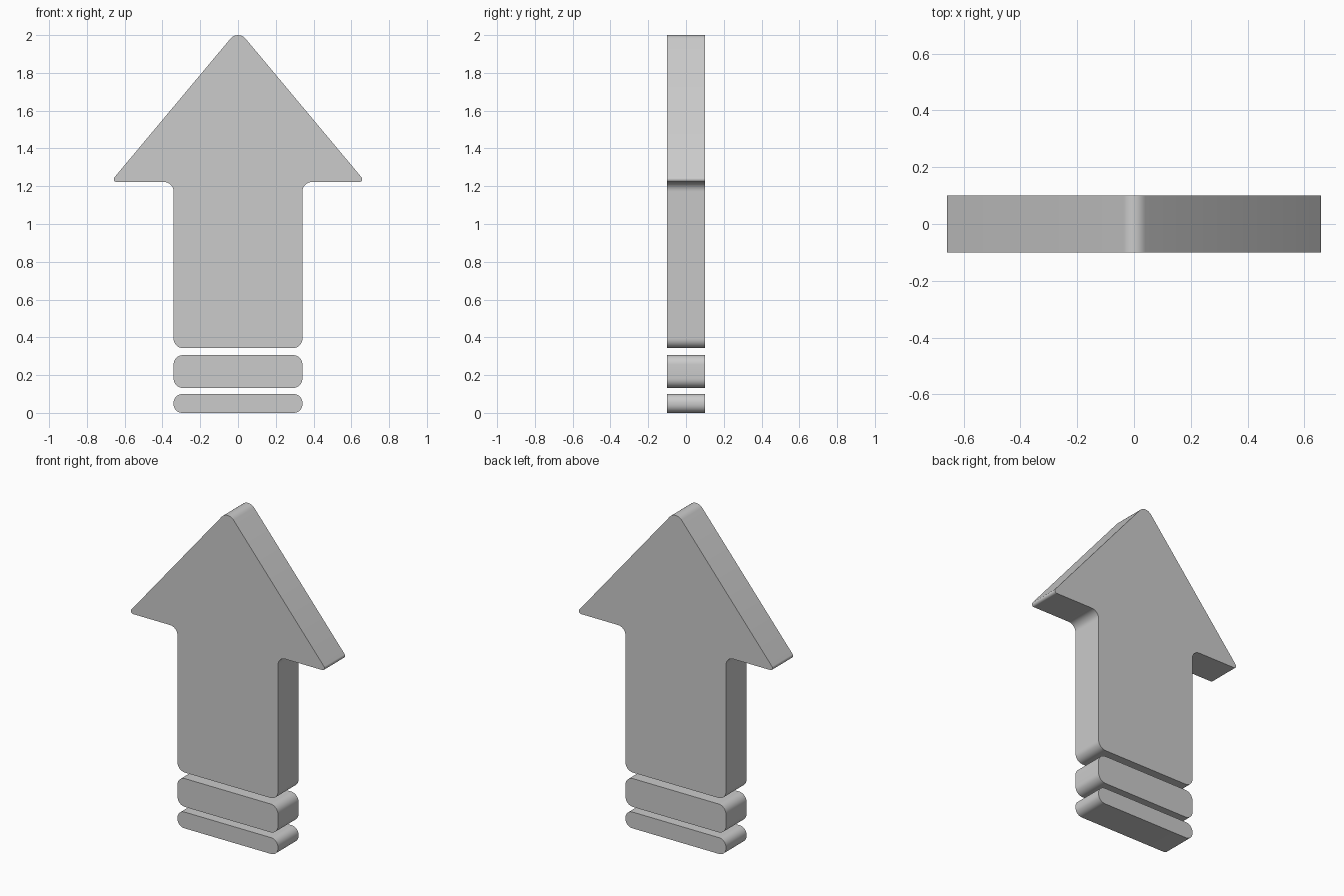
import bpy, bmesh, math
from mathutils import Vector

if "Cube" in bpy.data.objects:
    bpy.data.objects.remove(bpy.data.objects["Cube"])

DEPTH = 0.2


def rounded(corners, steps=8):
    """Outline with every (x, z, radius) corner replaced by a tangent arc."""
    out = []
    n = len(corners)
    for i, (x, z, r) in enumerate(corners):
        p = Vector((x, z))
        a = (Vector(corners[i - 1][:2]) - p).normalized()
        b = (Vector(corners[(i + 1) % n][:2]) - p).normalized()
        half = a.angle(b) / 2
        centre = p + (a + b).normalized() * (r / math.sin(half))
        start = p + a * (r / math.tan(half)) - centre
        end = p + b * (r / math.tan(half)) - centre
        sweep = start.angle(end)
        for k in range(steps + 1):
            t = k / steps
            out.append(centre + (start * math.sin((1 - t) * sweep)
                                 + end * math.sin(t * sweep)) / math.sin(sweep))
    return out


def plate(name, corners):
    """Extrude a rounded outline along y, centred on y = 0."""
    bm = bmesh.new()
    face = bm.faces.new([bm.verts.new((p.x, -DEPTH / 2, p.y)) for p in rounded(corners)])
    ext = bmesh.ops.extrude_face_region(bm, geom=[face], use_keep_orig=True)
    verts = [g for g in ext["geom"] if isinstance(g, bmesh.types.BMVert)]
    bmesh.ops.translate(bm, verts=verts, vec=(0, DEPTH, 0))
    bmesh.ops.recalc_face_normals(bm, faces=bm.faces)
    mesh = bpy.data.meshes.new(name)
    bm.to_mesh(mesh)
    bm.free()
    obj = bpy.data.objects.new(name, mesh)
    bpy.context.collection.objects.link(obj)
    bpy.ops.object.select_all(action='DESELECT')
    obj.select_set(True)
    bpy.context.view_layer.objects.active = obj
    bpy.ops.object.shade_smooth_by_angle(angle=math.radians(30))
    return obj


W = 0.341  # half width of shaft and bars

# Arrow: right half from shaft bottom to wing, then mirrored around the tip
right = [(W, 0.343, 0.05), (W, 1.222, 0.05), (0.675, 1.222, 0.015)]
left = [(-x, z, r) for x, z, r in reversed(right)]
plate("arrow", right + [(0, 2.029, 0.052)] + left)

# Two separate bars below the shaft
for name, z0, z1, r in (("upper_bar", 0.132, 0.306, 0.05), ("lower_bar", 0.0, 0.1, 0.046)):
    plate(name, [(-W, z0, r), (W, z0, r), (W, z1, r), (-W, z1, r)])
